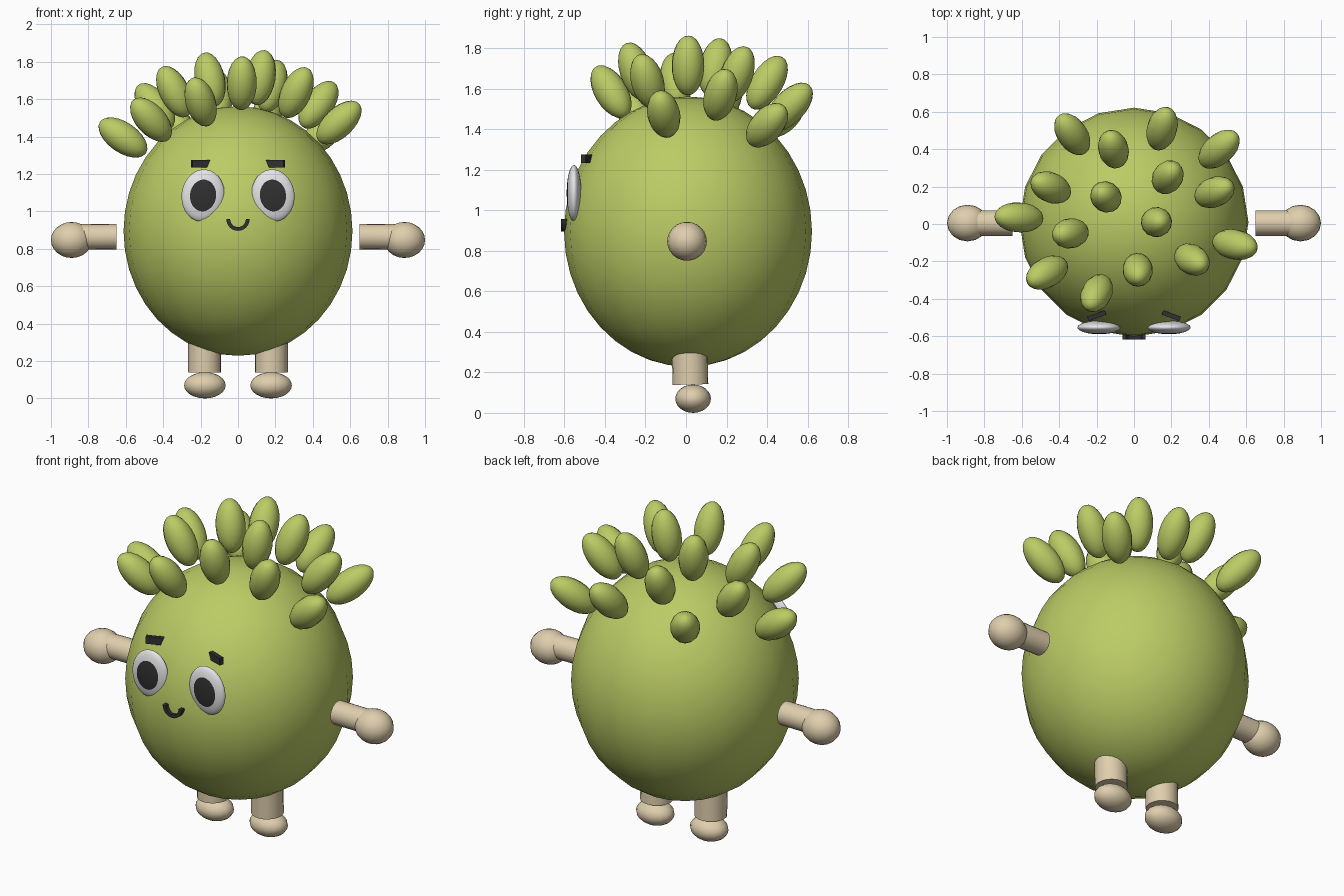
import bpy, bmesh, math
from mathutils import Vector, Matrix

if "Cube" in bpy.data.objects:
    bpy.data.objects.remove(bpy.data.objects["Cube"])


def material(name, rgb):
    m = bpy.data.materials.new(name)
    m.diffuse_color = (*rgb, 1)
    m.use_nodes = True
    m.node_tree.nodes["Principled BSDF"].inputs["Base Color"].default_value = m.diffuse_color
    return m


GREEN = material("leaf green", (0.50, 0.60, 0.13))
SKIN = material("pale tan", (0.74, 0.62, 0.42))
WHITE = material("eye white", (0.80, 0.80, 0.82))
DARK = material("charcoal", (0.03, 0.03, 0.03))


def finish(name, bm, mats, smooth=True):
    bmesh.ops.recalc_face_normals(bm, faces=bm.faces[:])
    me = bpy.data.meshes.new(name)
    bm.to_mesh(me)
    bm.free()
    ob = bpy.data.objects.new(name, me)
    bpy.context.collection.objects.link(ob)
    for m in mats:
        me.materials.append(m)
    if smooth:
        bpy.ops.object.select_all(action='DESELECT')
        ob.select_set(True)
        bpy.context.view_layer.objects.active = ob
        bpy.ops.object.shade_smooth_by_angle(angle=math.radians(50))
    return ob


def aim(direction):
    return Vector(direction).to_track_quat('Z', 'Y').to_matrix().to_4x4()


def ellipsoid(name, loc, radii, mat, seg=20, rings=14, rot=Matrix()):
    bm = bmesh.new()
    bmesh.ops.create_uvsphere(bm, u_segments=seg, v_segments=rings, radius=1)
    bm.transform(Matrix.Translation(loc) @ rot @ Matrix.Diagonal((*radii, 1)))
    return finish(name, bm, [mat])


def cylinder(name, a, b, radius, mat):
    a, b = Vector(a), Vector(b)
    bm = bmesh.new()
    bmesh.ops.create_cone(bm, cap_ends=True, segments=20, radius1=radius,
                          radius2=radius, depth=(b - a).length)
    bm.transform(Matrix.Translation((a + b) / 2) @ aim(b - a))
    return finish(name, bm, [mat])


# round body
ellipsoid("body", (0, 0.01, 0.895), (0.612, 0.612, 0.667), GREEN, 20, 20)

# leaves on the head, each pointing away from a point inside the body
LEAVES = [(-.33, .48, 1.47), (-.11, .40, 1.63), (.15, .51, 1.51), (.455, .40, 1.42),
          (-.445, .195, 1.56), (-.15, .145, 1.705), (.18, .25, 1.67), (.43, .17, 1.57),
          (-.615, .035, 1.395), (-.34, -.05, 1.64), (.12, .01, 1.715), (.54, -.11, 1.475),
          (-.465, -.26, 1.49), (-.20, -.37, 1.585), (.02, -.245, 1.685), (.31, -.19, 1.635)]
for i, p in enumerate(LEAVES):
    out = Vector(p) - Vector((0, 0, 0.97))
    ellipsoid(f"leaf_{i + 1}", p, (0.081, 0.081, 0.149), GREEN, 14, 12, aim(out))


def eye(name, side):
    # the pole faces forward, so the pupil is the cap of rings around it
    bm = bmesh.new()
    bmesh.ops.create_uvsphere(bm, u_segments=28, v_segments=24, radius=1)
    for f in bm.faces:
        f.material_index = 1 if f.calc_center_median().z > 0.79 else 0
    bm.transform(Matrix.Translation((side * 0.187, -0.553, 1.085))
                 @ Matrix.Rotation(side * math.radians(-7), 4, 'Y')
                 @ Matrix.Diagonal((0.115, 0.036, 0.14, 1))
                 @ Matrix.Rotation(math.radians(90), 4, 'X'))
    finish(name, bm, [WHITE, DARK])


def brow(name, side):
    # slanted bar, wider along its upper edge
    bm = bmesh.new()
    bmesh.ops.create_cube(bm, size=1)
    for v in bm.verts:
        if v.co.z < 0 and v.co.x * side < 0:
            v.co.x *= 0.65
    bm.transform(Matrix.Translation((side * 0.2, -0.49, 1.255))
                 @ Matrix.Rotation(side * math.radians(-20), 4, 'Z')
                 @ Matrix.Diagonal((0.1, 0.025, 0.042, 1)))
    finish(name, bm, [DARK], False)


for label, s in (("left", -1), ("right", 1)):
    eye(f"{label}_eye", s)
    brow(f"{label}_brow", s)
    # arm and hand
    cylinder(f"{label}_arm", (s * 0.65, 0.005, 0.865), (s * 0.88, 0.005, 0.863), 0.068, SKIN)
    ellipsoid(f"{label}_hand", (s * 0.89, 0.005, 0.847), (0.11, 0.098, 0.096), SKIN, 16, 12)
    # leg and foot
    cylinder(f"{label}_leg", (s * 0.178, 0.022, 0.14), (s * 0.178, 0.018, 0.31), 0.088, SKIN)
    ellipsoid(f"{label}_foot", (s * 0.177, 0.035, 0.07), (0.111, 0.088, 0.07), SKIN, 16, 12)

# smile: extruded half ring
bm = bmesh.new()
N = 12
rows = []
for i in range(N + 1):
    t = math.pi * (1 + i / N)
    c, s = math.cos(t), math.sin(t)
    rows.append([bm.verts.new((r * c, y, 0.958 + r * s))
                 for r, y in ((0.062, -0.618), (0.042, -0.618), (0.042, -0.575), (0.062, -0.575))])
for a, b in zip(rows, rows[1:]):
    for k in range(4):
        bm.faces.new((a[k], a[(k + 1) % 4], b[(k + 1) % 4], b[k]))
bm.faces.new(rows[0])
bm.faces.new(rows[-1])
finish("smile", bm, [DARK])
